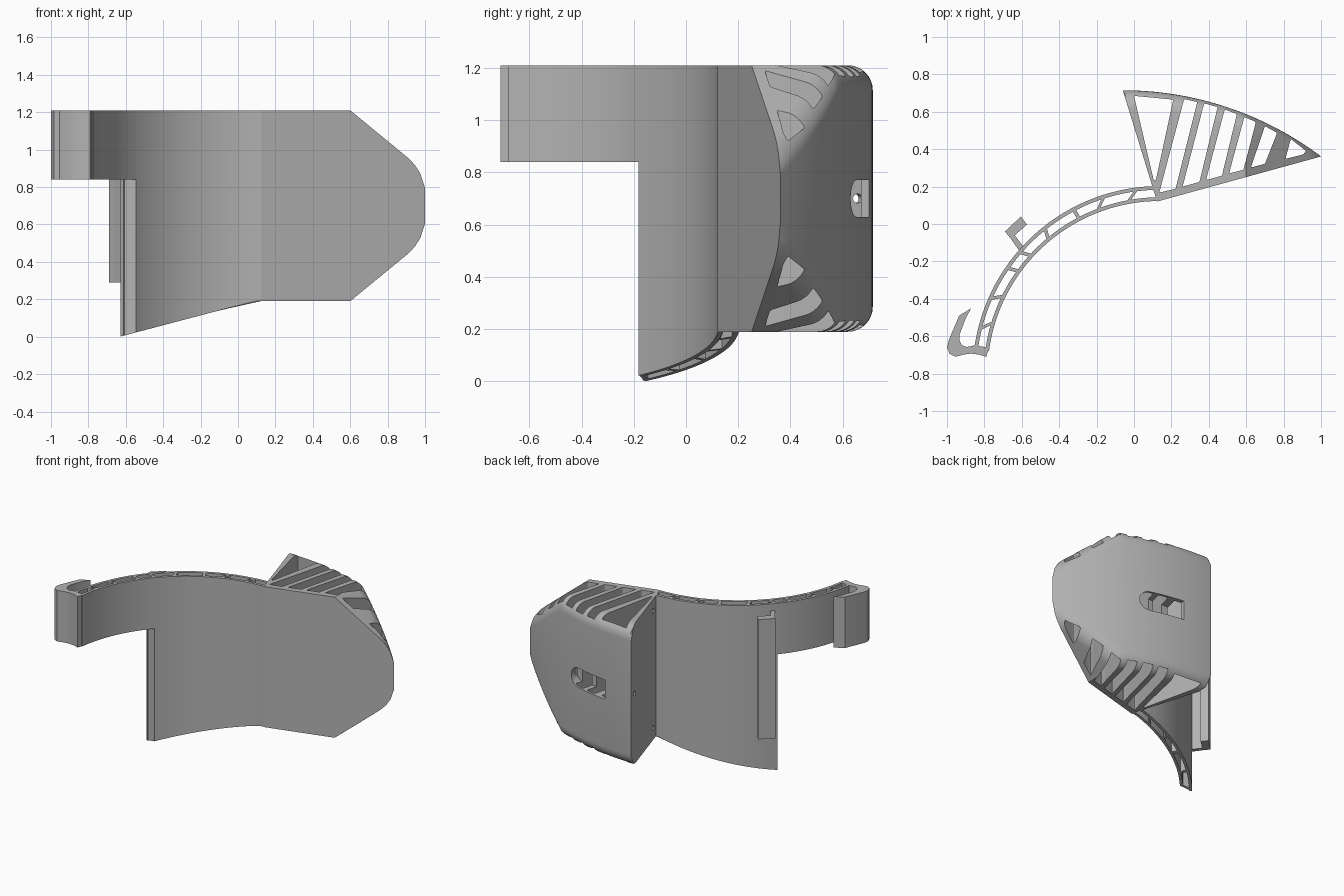
import bpy, bmesh, math
from mathutils import Vector, Matrix

if "Cube" in bpy.data.objects:
    bpy.data.objects.remove(bpy.data.objects["Cube"])

TOP = 1.21
grey = bpy.data.materials.new("plain grey")
grey.diffuse_color = (0.45, 0.45, 0.45, 1)
grey.use_nodes = True
grey.node_tree.nodes["Principled BSDF"].inputs["Base Color"].default_value = grey.diffuse_color


def finish(name, bm):
    bmesh.ops.recalc_face_normals(bm, faces=bm.faces[:])
    me = bpy.data.meshes.new(name)
    bm.to_mesh(me)
    bm.free()
    me.materials.append(grey)
    ob = bpy.data.objects.new(name, me)
    bpy.context.collection.objects.link(ob)
    return ob


def add_prism(bm, pts, lo, hi, along="z"):
    """Extrude a 2D outline; lo may be a function of x."""
    low = lo if callable(lo) else (lambda x: lo)
    put = (lambda p, h: (p[0], p[1], h)) if along == "z" else (lambda p, h: (p[0], h, p[1]))
    a = [bm.verts.new(put(p, low(p[0]))) for p in pts]
    b = [bm.verts.new(put(p, hi)) for p in pts]
    n = len(pts)
    bm.faces.new(a[::-1])
    bm.faces.new(b)
    sides = [bm.faces.new((a[i], a[(i + 1) % n], b[(i + 1) % n], b[i])) for i in range(n)]
    return [(f, a, b) for f in sides]


def smooth(ob, deg=25):
    bpy.ops.object.select_all(action="DESELECT")
    ob.select_set(True)
    bpy.context.view_layer.objects.active = ob
    bpy.ops.object.shade_smooth_by_angle(angle=math.radians(deg))


# ---- curved hollow band: two thin walls joined by slanted ribs
CX, CY, RO, RI, T = 0.14, -0.80, 1.003, 0.923, 0.02


def polar(r, deg):
    a = math.radians(deg)
    return (CX + r * math.cos(a), CY + r * math.sin(a))


def slope(x):
    return min(0.19, max(0.0, 0.003 + 0.264 * (x + 0.62)))


def wall(bm, r0, r1, a0, a1, lo):
    n = 28
    angs = [a0 + (a1 - a0) * i / n for i in range(n + 1)]
    add_prism(bm, [polar(r1, a) for a in angs] + [polar(r0, a) for a in angs[::-1]], lo, TOP)


def rib(bm, ao, ai, lo, w=0.6):
    ro, ri = RO - 0.005, RI + 0.005
    add_prism(bm, [polar(ro, ao - w), polar(ro, ao + w), polar(ri, ai + w), polar(ri, ai - w)], lo, TOP)


bm = bmesh.new()
wall(bm, RO - T, RO, 91.5, 139.9, slope)
wall(bm, RI, RI + T, 91, 137.9, slope)
for ao, ai in [(97, 101), (107.3, 111.4), (117.8, 117.6), (128.2, 130), (139.3, 137.3)]:
    rib(bm, ao, ai, slope)
smooth(finish("band_lower_wall", bm))

bm = bmesh.new()
wall(bm, RO - T, RO, 139.9, 172.5, 0.84)
wall(bm, RI, RI + T, 137.9, 172.5, 0.84)
for ao, ai in [(145.5, 143.9), (156.3, 153.4), (166.3, 162.6)]:
    rib(bm, ao, ai, 0.84)
smooth(finish("band_arm", bm))

# ---- hook at the end of the arm
bm = bmesh.new()
add_prism(bm, [(-0.935, -0.49), (-0.87, -0.45), (-0.90, -0.505), (-0.932, -0.59), (-0.932, -0.625),
               (-0.92, -0.648), (-0.895, -0.658), (-0.855, -0.65), (-0.775, -0.66), (-0.79, -0.71),
               (-0.83, -0.698), (-0.87, -0.693), (-0.91, -0.698), (-0.955, -0.71), (-0.985, -0.695),
               (-1.0, -0.66), (-0.99, -0.62)], 0.84, TOP)
smooth(finish("end_hook", bm))

# ---- small clip on the back of the band
bm = bmesh.new()
add_prism(bm, [(-0.69, -0.04), (-0.605, 0.04), (-0.572, -0.003), (-0.637, -0.06),
               (-0.585, -0.13), (-0.605, -0.155), (-0.66, -0.077)], 0.29, 1.16)
finish("back_clip", bm)

# ---- wedge body: x slices with a curved back and rounded back edges
AX, AY, TX, TY, KX, KY = -0.06, 0.715, 1.0, 0.361, 0.123, 0.12
R, FIL, MID = 1.765, 0.095, 0.70


def back_y(x):
    return AY - R + math.sqrt(R * R - (x - AX) ** 2)


def front_y(x):
    if x < KX:
        return AY + (KY - AY) * (x - AX) / (KX - AX)
    return KY + (TY - KY) * (x - KX) / (TX - KX)


def section(x):
    yb = back_y(x)
    width = max(0.0, yb - front_y(x))
    half = 0.51 - 0.82 * max(0.0, x - 0.6)
    K = 8
    ds = [width] + [min(width, FIL * (1 - math.sin(math.pi / 2 * k / K))) for k in range(K + 1)]
    up = []
    for d in ds:
        q = max(0.0, FIL - d)
        up.append((yb - d, half - FIL + math.sqrt(FIL * FIL - q * q)))
    return [(x, y, MID + h) for y, h in up] + [(x, y, MID - h) for y, h in up[::-1]]


def span(a, b, n):
    return [a + (b - a) * i / n for i in range(n)]


bm = bmesh.new()
xs = span(AX, KX, 14) + span(KX, 0.6, 14) + span(0.6, TX, 16) + [TX]
rows = [[bm.verts.new(p) for p in section(x)] for x in xs]
for r0, r1 in zip(rows, rows[1:]):
    m = len(r0)
    for j in range(m):
        bm.faces.new((r0[j], r0[(j + 1) % m], r1[(j + 1) % m], r1[j]))
bmesh.ops.remove_doubles(bm, verts=bm.verts[:], dist=0.0004)
wedge = finish("wedge_body", bm)

# ---- cutters: rounded cells, back slot, screw holes
cells = [
    [(0.0, 0.685), (0.105, 0.235), (0.117, 0.235), (0.21, 0.665)],
    [(0.268, 0.668), (0.135, 0.168), (0.222, 0.188), (0.338, 0.652)],
    [(0.375, 0.645), (0.26, 0.2), (0.35, 0.225), (0.447, 0.625)],
    [(0.485, 0.612), (0.385, 0.235), (0.47, 0.258), (0.55, 0.588)],
    [(0.59, 0.572), (0.508, 0.27), (0.585, 0.29), (0.652, 0.545)],
    [(0.70, 0.523), (0.625, 0.302), (0.70, 0.322), (0.765, 0.487)],
    [(0.838, 0.455), (0.81, 0.348), (0.905, 0.372), (0.92, 0.39)],
]
bm = bmesh.new()
for c in cells:
    add_prism(bm, c, -0.2, 1.5)
upright = [e for e in bm.edges if abs(e.verts[0].co.z - e.verts[1].co.z) > 1]
bmesh.ops.bevel(bm, geom=upright, offset=0.016, segments=4, affect="EDGES", profile=0.5, clamp_overlap=True)
cutters = [finish("cell_cutter", bm)]

bm = bmesh.new()
arc = [math.radians(-90 + 15 * i) for i in range(13)]
add_prism(bm, [(0.16, MID - 0.07)] + [(0.41 + 0.07 * math.cos(a), MID + 0.07 * math.sin(a)) for a in arc]
          + [(0.16, MID + 0.07)], 0.57, 0.9, along="y")
cutters.append(finish("slot_cutter", bm))

bm = bmesh.new()
normal = Vector((-(AY - KY), -(KX - AX), 0)).normalized()
turn = normal.to_track_quat("Z", "Y").to_matrix().to_4x4()
for t, z in [(0.76, 0.275), (0.76, 1.125), (0.12, MID)]:
    pos = Vector((AX + t * (KX - AX), AY + t * (KY - AY), z))
    bmesh.ops.create_cone(bm, cap_ends=True, segments=20, radius1=0.018, radius2=0.018, depth=0.13,
                          matrix=Matrix.Translation(pos) @ turn)
cutters.append(finish("screw_hole_cutter", bm))

bpy.context.view_layer.objects.active = wedge
for c in cutters:
    c.hide_render = True
    mod = wedge.modifiers.new("cut", "BOOLEAN")
    mod.operation, mod.solver, mod.object = "DIFFERENCE", "EXACT", c
    bpy.ops.object.modifier_apply(modifier=mod.name)
for c in cutters:
    bpy.data.objects.remove(c)
smooth(wedge, 30)
